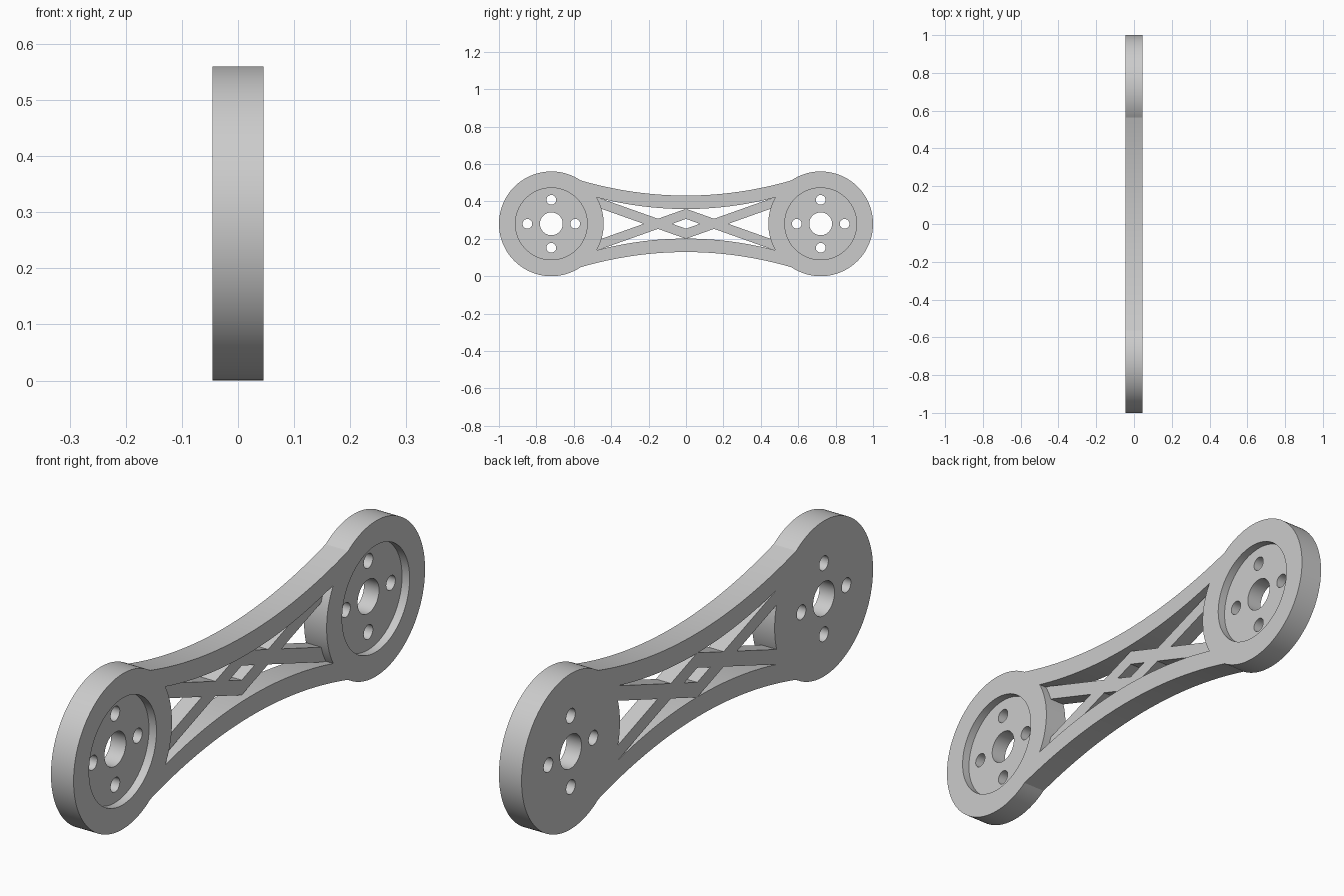
import bpy
import bmesh
import math

# Main dimensions
HALF = 0.045           # half thickness of the plate
FLOOR = 0.015          # level of pocket floors and of the strut faces
MID = 0.28             # height of the long axis
HUB_Y, HUB_R = 0.72, 0.28
PAST = HALF + 0.02     # cutters reach beyond the faces

default = bpy.data.objects.get("Cube")
if default:
    bpy.data.objects.remove(default, do_unlink=True)

grey = bpy.data.materials.new("light grey")
grey.use_nodes = True
grey.diffuse_color = (0.6, 0.6, 0.6, 1)
grey.node_tree.nodes["Principled BSDF"].inputs["Base Color"].default_value = (0.6, 0.6, 0.6, 1)


def prism(name, points, x0, x1):
    """Extrude a closed (y, z) profile, z measured from the long axis."""
    bm = bmesh.new()
    face = bm.faces.new([bm.verts.new((x0, y, MID + z)) for y, z in points])
    new = bmesh.ops.extrude_face_region(bm, geom=[face])["geom"]
    verts = [v for v in new if isinstance(v, bmesh.types.BMVert)]
    bmesh.ops.translate(bm, verts=verts, vec=(x1 - x0, 0, 0))
    bmesh.ops.recalc_face_normals(bm, faces=bm.faces)
    mesh = bpy.data.meshes.new(name)
    bm.to_mesh(mesh)
    bm.free()
    mesh.materials.append(grey)
    obj = bpy.data.objects.new(name, mesh)
    bpy.context.collection.objects.link(obj)
    return obj


def arc(cy, radius, a0, a1, count):
    return [(cy + radius * math.cos(a0 + (a1 - a0) * i / count),
             radius * math.sin(a0 + (a1 - a0) * i / count)) for i in range(count + 1)]


def circle(cy, cz, radius, count):
    return [(y, z + cz) for y, z in arc(cy, radius, 0, math.tau, count)[:-1]]


def waist(middle, end_y, end_z, count=32):
    """Shallow curve, lowest at the centre, running from -y to +y."""
    ys = [end_y * (2 * i / count - 1) for i in range(count + 1)]
    return [(y, middle + (end_z - middle) * (y / end_y) ** 2) for y in ys]


def combine(target, tool, operation):
    mod = target.modifiers.new(operation, 'BOOLEAN')
    mod.operation = operation
    mod.solver = 'EXACT'
    mod.object = tool
    bpy.context.view_layer.objects.active = target
    bpy.ops.object.modifier_apply(modifier=mod.name)
    bpy.data.objects.remove(tool, do_unlink=True)


def turned(points):
    return [(-y, -z) for y, z in points]


# Outer outline: two round hubs joined by waisted arms
join_z = 0.232
join_y = HUB_Y - math.sqrt(HUB_R ** 2 - join_z ** 2)
angle = math.atan2(join_z, join_y - HUB_Y)
half_outline = waist(0.151, join_y, join_z)[:-1] + arc(HUB_Y, HUB_R, angle, -angle, 72)[:-1]
link = prism("link_arm", half_outline + turned(half_outline), -HALF, HALF)

# Window between the arms, ended by the hub walls
win_z = 0.141
win_y = HUB_Y - math.sqrt(HUB_R ** 2 - win_z ** 2)
angle = math.atan2(win_z, win_y - HUB_Y)
half_window = waist(0.079, win_y, win_z)[:-1] + arc(HUB_Y, HUB_R, angle, math.tau - angle, 20)[:-1]
combine(link, prism("window", half_window + turned(half_window), -PAST, PAST), 'DIFFERENCE')

# Crossing struts, thinner than the arms
SLOPE, CROSS, BAND, REACH = 0.355, 0.15, 0.027, 0.5
low, high = -SLOPE * CROSS, SLOPE * (REACH - CROSS)
chevron = [(-REACH, high + BAND), (0, low + BAND), (REACH, high + BAND),
           (REACH, high - BAND), (0, low - BAND), (-REACH, high - BAND)]
for points in (chevron, turned(chevron)):
    combine(link, prism("strut", points, -HALF, FLOOR), 'UNION')

# Hub pockets, shaft holes and screw holes
for side in (-1, 1):
    cy = side * HUB_Y
    combine(link, prism("pocket", circle(cy, 0, 0.192, 96), FLOOR, PAST), 'DIFFERENCE')
    combine(link, prism("shaft_hole", circle(cy, 0, 0.061, 48), -PAST, PAST), 'DIFFERENCE')
    for dy, dz in ((1, 0), (-1, 0), (0, 1), (0, -1)):
        hole = circle(cy + 0.128 * dy, 0.128 * dz, 0.026, 32)
        combine(link, prism("screw_hole", hole, -PAST, PAST), 'DIFFERENCE')

# Smooth round walls, crisp edges
bpy.ops.object.select_all(action='DESELECT')
link.select_set(True)
bpy.context.view_layer.objects.active = link
bpy.ops.object.shade_smooth_by_angle(angle=math.radians(14))
